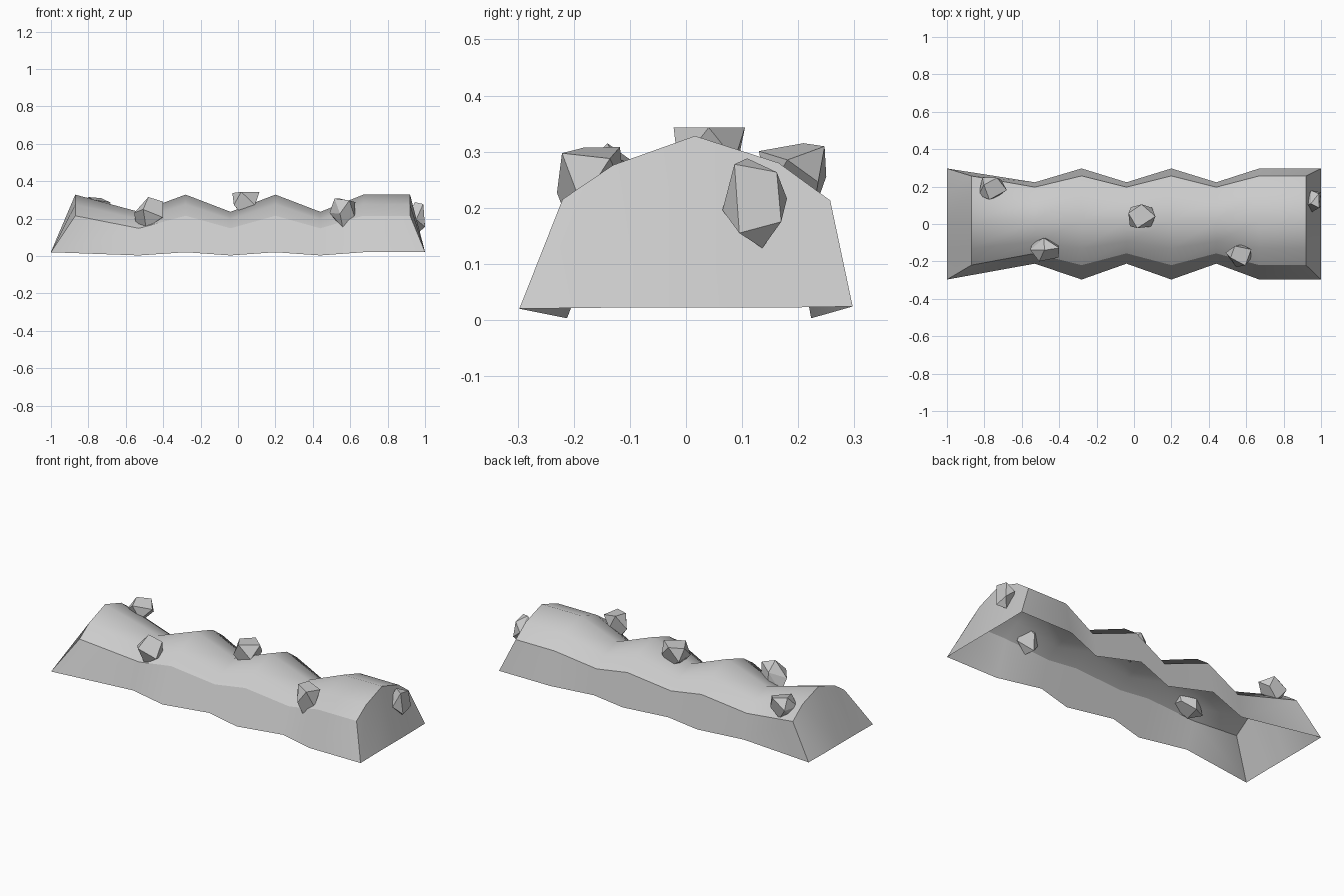
import bpy, bmesh
from mathutils import Vector, Euler

if "Cube" in bpy.data.objects:
    bpy.data.objects.remove(bpy.data.objects["Cube"])

# --- Mound: wavy open shell lofted from one cross-section ---
high = [(-0.297, 0.02), (-0.22, 0.215), (-0.13, 0.276), (0.016, 0.328),
        (0.165, 0.28), (0.257, 0.213), (0.297, 0.024)]
low = [(-0.212, 0.003), (-0.157, 0.148), (-0.095, 0.195), (0.016, 0.236),
       (0.13, 0.198), (0.197, 0.147), (0.223, 0.003)]
stations = [(-0.87, high), (-0.53, low), (-0.28, high), (-0.04, low),
            (0.2, high), (0.44, low), (0.67, high), (0.92, high)]

bm = bmesh.new()
rings = []
for i, (x, prof) in enumerate(stations):
    ring = []
    for j, (y, z) in enumerate(prof):
        px = x
        if j in (0, 6):                      # feet of the ends flare outward
            px = -1 if i == 0 else 1 if i == len(stations) - 1 else x
        ring.append(bm.verts.new((px, y, z)))
    rings.append(ring)
for a, b in zip(rings, rings[1:]):
    for j in range(6):
        bm.faces.new((a[j], b[j], b[j + 1], a[j + 1]))

# Sloping end walls
for ring, x in ((rings[0], -1), (rings[-1], 1)):
    foot = [ring[0]] + [bm.verts.new((x, y, 0.022)) for y in (-0.13, 0.016, 0.165)] + [ring[6]]
    top = ring[1:6]
    bm.faces.new((foot[0], foot[1], top[1], top[0]))
    bm.faces.new((foot[1], foot[2], top[2], top[1]))
    bm.faces.new((foot[2], foot[3], top[3], top[2]))
    bm.faces.new((foot[3], foot[4], top[4], top[3]))
bmesh.ops.recalc_face_normals(bm, faces=bm.faces)
if sum(f.normal.z for f in bm.faces) < 0:
    bmesh.ops.reverse_faces(bm, faces=bm.faces)
for f in bm.faces:
    f.smooth = True

# Crisp shoulders and end rims, soft waves in between
sharp = [(r[j], s[j]) for r, s in zip(rings, rings[1:]) for j in (1, 5)]
sharp += [(r[j], r[j + 1]) for r in (rings[0], rings[-1]) for j in range(6)]
for a, b in sharp:
    bm.edges.get((a, b)).smooth = False
me = bpy.data.meshes.new("mound")
bm.to_mesh(me)
bm.free()
bpy.context.collection.objects.link(bpy.data.objects.new("mound", me))

# --- Rocks: one chipped block, turned and fitted to given extents ---
BLOCK = [(-.7, -.6, 1), (.8, -.5, 1), (.6, .8, 1), (-.5, .7, .9),
         (-1, -.2, -.1), (.1, -1, -.1), (1, .2, .1), (-.1, 1, -.2),
         (-.4, -.4, -1), (.5, .1, -1)]


def rock(name, lo, hi, turn):
    rot = Euler(turn).to_matrix()
    pts = [rot @ Vector(p) for p in BLOCK]
    mn = [min(p[k] for p in pts) for k in range(3)]
    mx = [max(p[k] for p in pts) for k in range(3)]
    bm = bmesh.new()
    for p in pts:
        bm.verts.new([lo[k] + (p[k] - mn[k]) / (mx[k] - mn[k]) * (hi[k] - lo[k])
                      for k in range(3)])
    res = bmesh.ops.convex_hull(bm, input=bm.verts)
    loose = [v for v in bm.verts if not v.link_faces]
    bmesh.ops.delete(bm, geom=loose, context='VERTS')
    bmesh.ops.dissolve_limit(bm, angle_limit=0.2, verts=bm.verts, edges=bm.edges)
    bmesh.ops.recalc_face_normals(bm, faces=bm.faces)
    me = bpy.data.meshes.new(name)
    bm.to_mesh(me)
    bm.free()
    bpy.context.collection.objects.link(bpy.data.objects.new(name, me))


rock("rock_back_left", (-0.83, 0.13, 0.19), (-0.68, 0.25, 0.315), (0.3, 0.2, 0.5))
rock("rock_front_left", (-0.555, -0.23 + 0.03, 0.148), (-0.40, -0.07, 0.315), (0.9, 0.4, 0.2))
rock("rock_middle", (-0.03, -0.022, 0.215), (0.115, 0.105, 0.343), (0, 0, 0.6))
rock("rock_front_right", (0.49, -0.23, 0.155), (0.627, -0.11, 0.308), (0.2, 0.1, 1.2))
rock("rock_right_end", (0.915, 0.065, 0.128), (1.0, 0.18, 0.288), (0.2, 1.4, 0.2))
